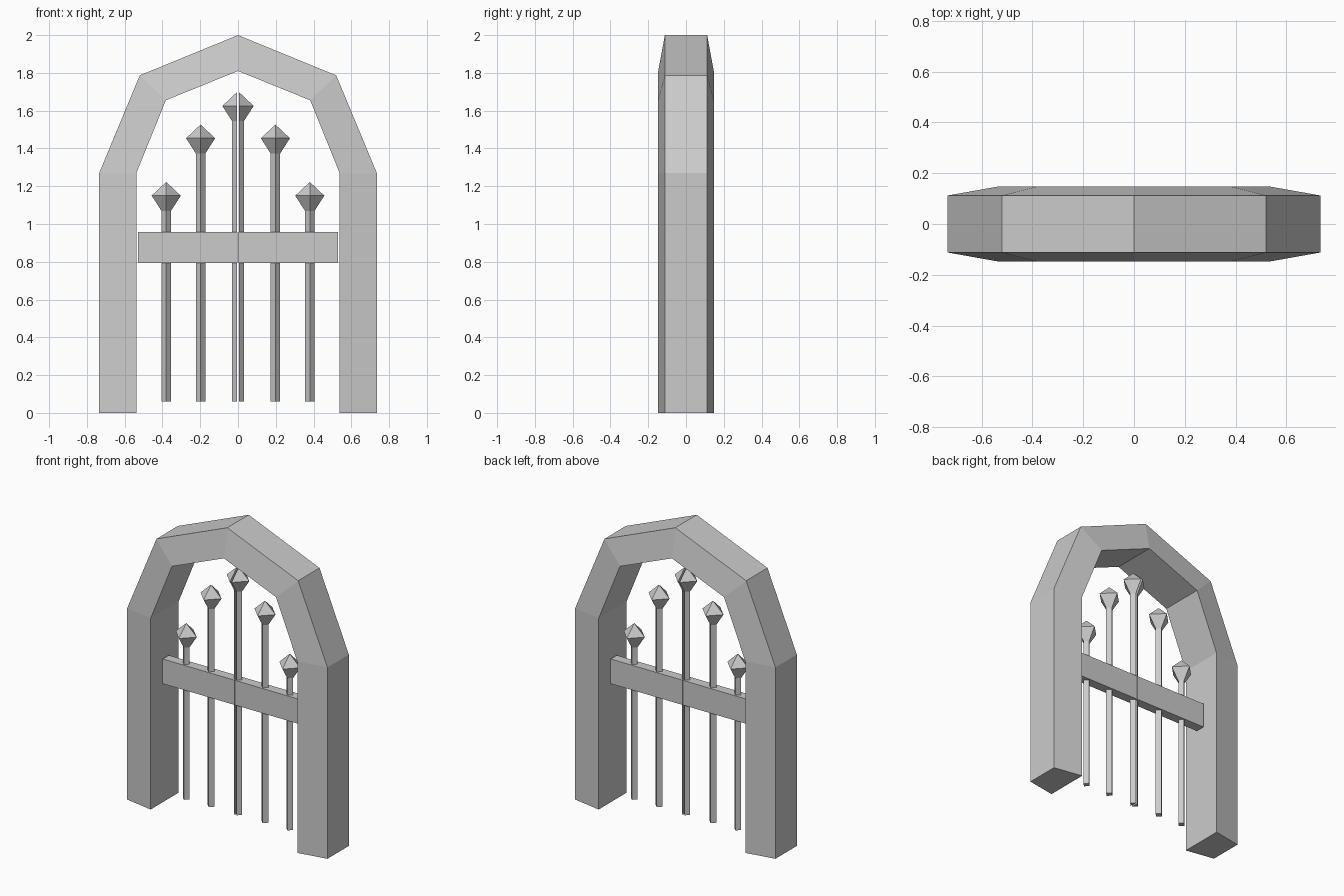
import bpy, bmesh

if "Cube" in bpy.data.objects:
    bpy.data.objects.remove(bpy.data.objects["Cube"])


def loft(name, rings, mirror=False):
    """Skin a list of closed rings, capping both ends."""
    bm = bmesh.new()
    loops = [[bm.verts.new(p) for p in ring] for ring in rings]
    n = len(rings[0])
    for a, b in zip(loops, loops[1:]):
        for i in range(n):
            j = (i + 1) % n
            bm.faces.new((a[i], a[j], b[j], b[i]))
    bm.faces.new(loops[0])
    bm.faces.new(loops[-1])
    bmesh.ops.remove_doubles(bm, verts=bm.verts, dist=1e-5)
    bmesh.ops.recalc_face_normals(bm, faces=bm.faces)
    mesh = bpy.data.meshes.new(name)
    bm.to_mesh(mesh)
    bm.free()
    ob = bpy.data.objects.new(name, mesh)
    bpy.context.collection.objects.link(ob)
    if mirror:
        ob.modifiers.new("Mirror", "MIRROR")
    return ob


# Stone arch: (outer x, outer z, inner x, inner z), thinner on the outside
half = [(0.735, 0, 0.538, 0), (0.735, 1.27, 0.538, 1.27),
        (0.52, 1.787, 0.382, 1.655)]
stations = ([(-a, b, -c, d) for a, b, c, d in half]
            + [(0, 2.0, 0, 1.81)] + half[::-1])
D_OUT, D_IN = 0.112, 0.147
loft("stone_arch", [[(ox, -D_OUT, oz), (ix, -D_IN, iz),
                     (ix, D_IN, iz), (ox, D_OUT, oz)]
                    for ox, oz, ix, iz in stations])

# Cross rail, two halves meeting in the middle
loft("cross_rail", [[(x, -0.032, 0.793), (x, 0.032, 0.793),
                     (x, 0.032, 0.957), (x, -0.032, 0.957)]
                    for x in (0.002, 0.53)], mirror=True)

# Spear-topped bars with a diamond section; the middle one is split in two
R_BAR, R_HEAD = 0.025, 0.077


def spear(name, x, top, split=False):
    rings = []
    for z, r in ((0.06, R_BAR), (top - 0.153, R_BAR),
                 (top - 0.072, R_HEAD), (top, 0.0005)):
        ring = [(x, -r, z), (x + r, 0, z), (x, r, z)]
        if not split:
            ring.append((x - r, 0, z))
        rings.append(ring)
    loft(name, rings, mirror=True)


spear("middle_bar", 0.006, 1.697, split=True)
spear("inner_bar", 0.198, 1.526)
spear("outer_bar", 0.38, 1.222)
